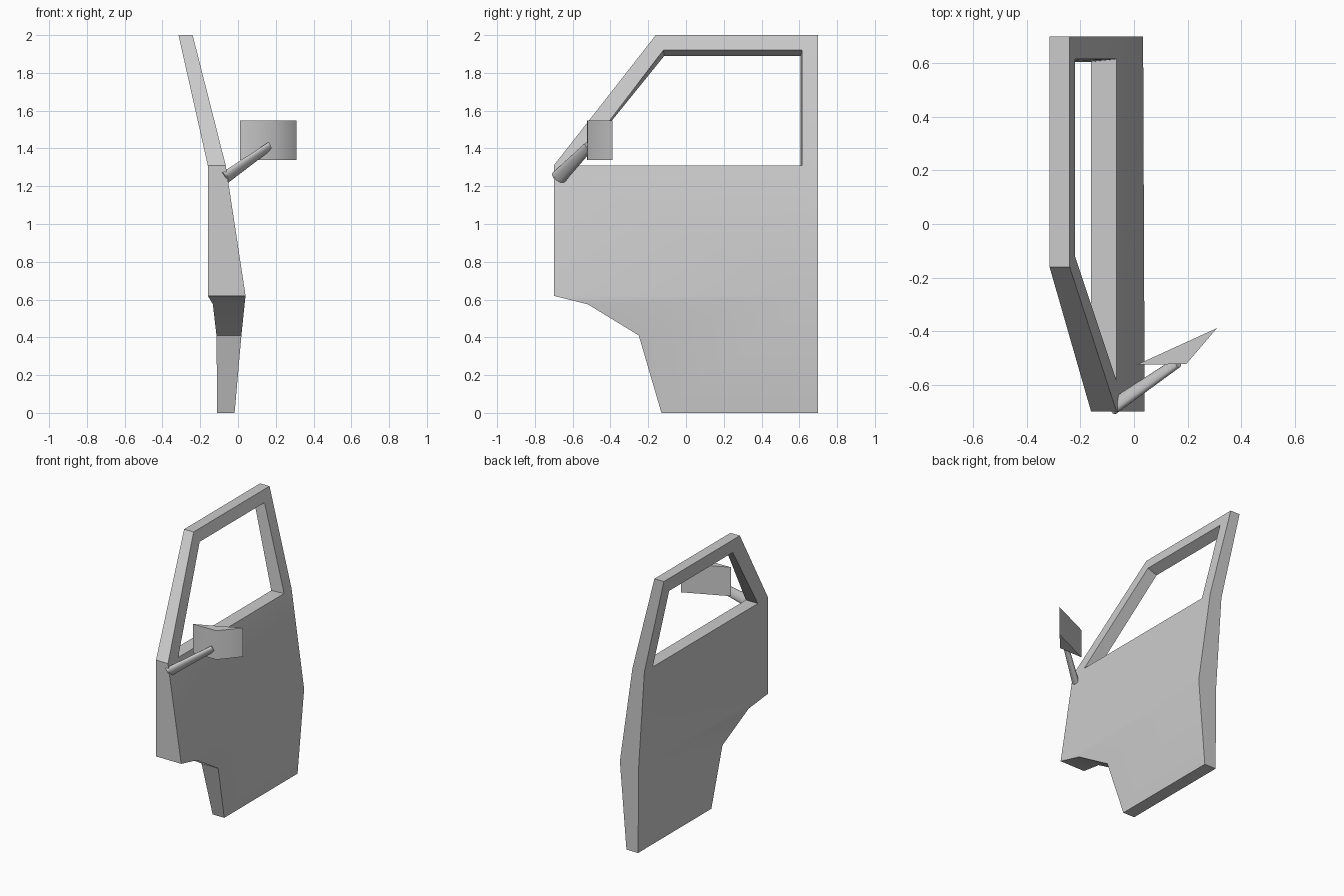
import bpy, bmesh, math
from mathutils import Vector

if "Cube" in bpy.data.objects:
    bpy.data.objects.remove(bpy.data.objects["Cube"])


def make(name, verts, faces, angle=30):
    me = bpy.data.meshes.new(name)
    me.from_pydata(verts, [], faces)
    bm = bmesh.new()
    bm.from_mesh(me)
    bmesh.ops.recalc_face_normals(bm, faces=bm.faces)
    bm.to_mesh(me)
    bm.free()
    ob = bpy.data.objects.new(name, me)
    bpy.context.collection.objects.link(ob)
    bpy.ops.object.select_all(action='DESELECT')
    ob.select_set(True)
    bpy.context.view_layer.objects.active = ob
    bpy.ops.object.shade_smooth_by_angle(angle=math.radians(angle))
    return ob


# Door skin points: y, z, outer x, inner x
pts = [
    (-.13, 0, -.018, -.11), (.70, 0, -.018, -.11),             # 0-1 bottom
    (-.25, .41, .018, -.114), (-.52, .575, .035, -.133),       # 2-3 wheel cut
    (-.70, .62, .04, -.16), (.70, .62, .034, -.115),           # 4-5 widest line
    (-.70, 1.31, -.065, -.16), (-.585, 1.31, -.065, -.16),     # 6-7 belt, front
    (.615, 1.31, -.065, -.16), (.70, 1.31, -.065, -.16),       # 8-9 belt, rear
    (-.16, 2, -.24, -.315), (.70, 2, -.24, -.315),             # 10-11 roof edge
    (-.12, 1.92, -.22, -.29), (.615, 1.92, -.22, -.29),        # 12-13 window top
]
skin = [(0, 1, 5, 2), (2, 5, 3), (3, 5, 4), (4, 5, 9, 8, 7, 6),
        (6, 7, 12, 10), (12, 13, 11, 10), (13, 8, 9, 11)]
n = len(pts)
outer = [(p[2], p[0], p[1]) for p in pts]
inner = [(p[3], p[0], p[1]) for p in pts]
# the window opening narrows slightly towards the inside
inner[12] = (-.29, -.115, 1.89)
inner[13] = (-.29, .605, 1.89)
inner[8] = (-.16, .605, 1.31)
faces = list(skin) + [tuple(i + n for i in reversed(f)) for f in skin]
edges = [(f[i], f[(i + 1) % len(f)]) for f in skin for i in range(len(f))]
# close every border edge, outline and window alike
faces += [(b, a, a + n, b + n) for a, b in edges if (b, a) not in edges]
make("door_panel", outer + inner, faces)

# Mirror head: wedge-shaped prism
plan = [(.01, -.525), (.195, -.522), (.31, -.388)]
verts = [(x, y, z) for z in (1.34, 1.547) for x, y in plan]
make("mirror_head", verts, [(0, 1, 2), (3, 4, 5)] +
     [(i, (i + 1) % 3, (i + 1) % 3 + 3, i + 3) for i in range(3)], 50)

# Mirror arm: flattened, tapering tube
start, end = Vector((-.075, -.68, 1.24)), Vector((.165, -.515, 1.41))
axis = (end - start).normalized()
wide = Vector((.01, .055, -.06))
wide = (wide - axis * wide.dot(axis)).normalized()
thin = axis.cross(wide)
sides = 16
verts = []
for c, a, b in ((start, .041, .022), (end, .027, .016)):
    for i in range(sides):
        t = math.tau * i / sides
        verts.append(c + wide * a * math.cos(t) + thin * b * math.sin(t))
faces = [tuple(range(sides)), tuple(range(sides, 2 * sides))]
faces += [(i, (i + 1) % sides, (i + 1) % sides + sides, i + sides) for i in range(sides)]
make("mirror_arm", verts, faces, 40)
